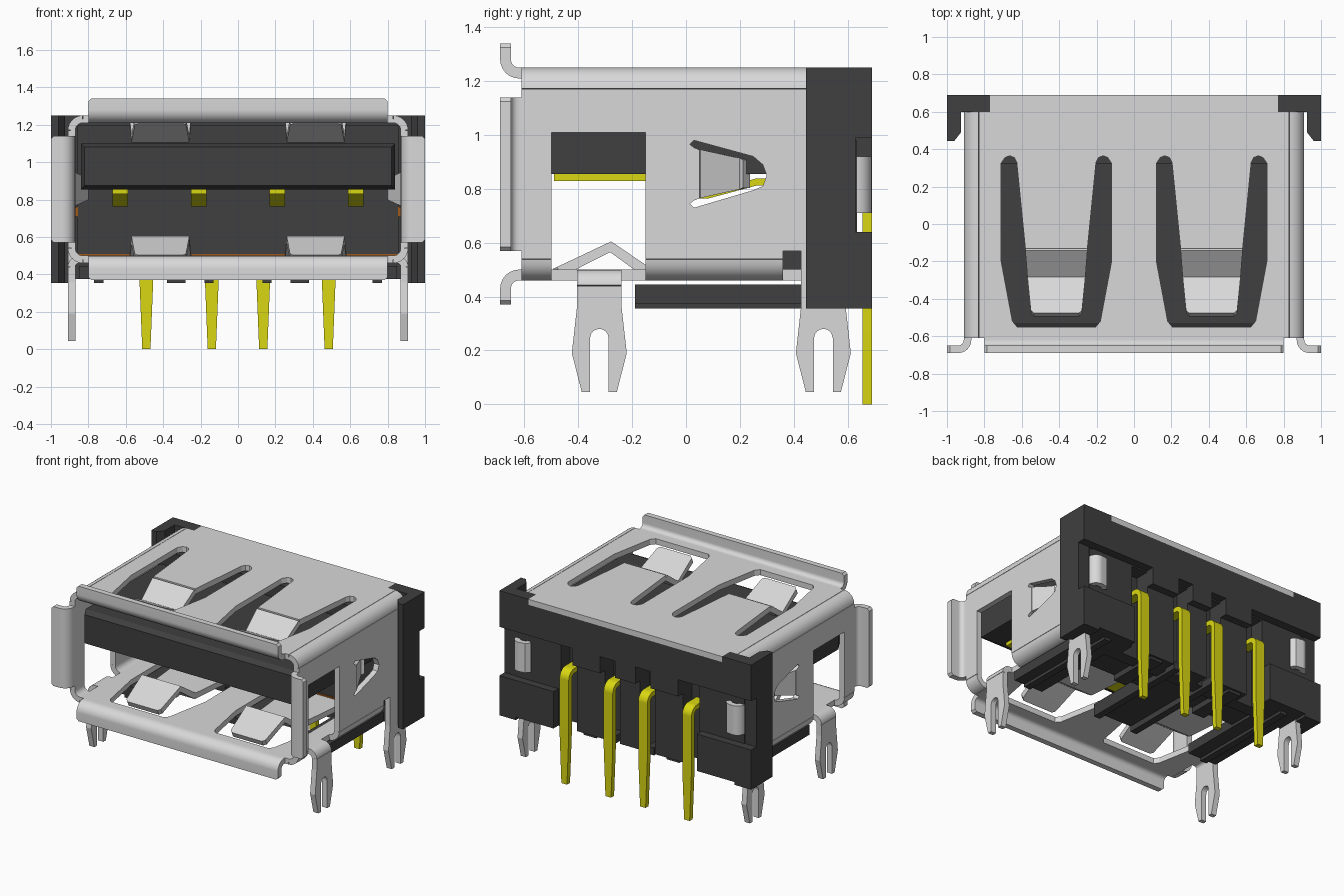
import bpy, bmesh, math
from mathutils import Matrix

cube = bpy.data.objects.get("Cube")
if cube:
    bpy.data.objects.remove(cube, do_unlink=True)


def material(name, rgb):
    m = bpy.data.materials.new(name)
    m.use_nodes = True
    m.diffuse_color = (*rgb, 1)
    m.node_tree.nodes["Principled BSDF"].inputs["Base Color"].default_value = (*rgb, 1)
    return m


METAL = material("light grey metal", (0.69, 0.69, 0.69))
PLASTIC = material("dark grey plastic", (0.05, 0.05, 0.05))
GOLD = material("yellow contact metal", (0.7, 0.68, 0.006))
BROWN = material("brown seal", (0.35, 0.1, 0.01))
T = 0.04                    # sheet thickness
LOW, HIGH = 0.48, 1.23      # sheet mid-heights
SIDE = 0.89                 # side sheet mid-plane


def finish(name, bm, mat):
    bmesh.ops.recalc_face_normals(bm, faces=bm.faces)
    mesh = bpy.data.meshes.new(name)
    bm.to_mesh(mesh)
    bm.free()
    mesh.materials.append(mat)
    ob = bpy.data.objects.new(name, mesh)
    bpy.context.collection.objects.link(ob)
    return ob


def box(name, x, y, z, mat=PLASTIC):
    bm = bmesh.new()
    bmesh.ops.create_cube(bm, size=1)
    for v in bm.verts:
        v.co = [r[0] + (c + 0.5) * (r[1] - r[0]) for c, r in zip(v.co, (x, y, z))]
    return finish(name, bm, mat)


def plate(name, loops, axis, mid, thick=T, mat=METAL):
    """Flat plate with holes: outline first, then holes, facing z or x."""
    cu = bpy.data.curves.new("outline", "CURVE")
    cu.dimensions = "2D"
    cu.fill_mode = "BOTH"
    cu.extrude = thick / 2
    for loop in loops:
        sp = cu.splines.new("POLY")
        sp.points.add(len(loop) - 1)
        for p, (u, v) in zip(sp.points, loop):
            p.co = (u, v, 0, 1)
        sp.use_cyclic_u = True
    tmp = bpy.data.objects.new("outline", cu)
    bpy.context.collection.objects.link(tmp)
    bpy.context.view_layer.update()
    mesh = bpy.data.meshes.new_from_object(tmp.evaluated_get(bpy.context.evaluated_depsgraph_get()))
    bm = bmesh.new()
    bm.from_mesh(mesh)
    bpy.data.objects.remove(tmp, do_unlink=True)
    bpy.data.meshes.remove(mesh)
    bmesh.ops.remove_doubles(bm, verts=bm.verts, dist=0.0005)
    for f in bm.faces:
        f.smooth = False
    if axis == "x":
        bm.transform(Matrix(((0, 0, 1, mid), (1, 0, 0, 0), (0, 1, 0, 0), (0, 0, 0, 1))))
    else:
        bm.transform(Matrix.Translation((0, 0, mid)))
    return finish(name, bm, mat)


def strip(name, rows, mat=METAL, thick=T):
    """Bent sheet from pairs of edge points, smooth only round its bends."""
    bm = bmesh.new()
    pairs = [(bm.verts.new(a), bm.verts.new(b)) for a, b in rows]
    for (a, b), (c, d) in zip(pairs, pairs[1:]):
        bm.faces.new((a, b, d, c))
    ob = finish(name, bm, mat)
    mod = ob.modifiers.new("thickness", "SOLIDIFY")
    mod.thickness = thick
    mod.offset = 0
    bpy.ops.object.select_all(action="DESELECT")
    ob.select_set(True)
    bpy.context.view_layer.objects.active = ob
    bpy.ops.object.modifier_apply(modifier=mod.name)
    bpy.ops.object.shade_smooth_by_angle(angle=math.radians(24))
    ob.modifiers.new("flat faces", "WEIGHTED_NORMAL").keep_sharp = True


def arc(cu, cv, r, a0, a1, n=6):
    return [(cu + r * math.cos(math.radians(a0 + (a1 - a0) * i / n)),
             cv + r * math.sin(math.radians(a0 + (a1 - a0) * i / n))) for i in range(n + 1)]


def mirrored(half):
    return half + [(-u, v) for u, v in reversed(half)]


# Top and bottom sheets with slots around their spring tongues
slot = mirrored([(.166, -.13), (.212, .33), (.225, .355), (.25, .365), (.275, .355),
                 (.295, .325), (.295, -.2), (.235, -.52), (.21, -.55)])
slots = [[(u + c, v) for u, v in slot] for c in (-.415, .415)]
plate("shell_top", [mirrored([(.83, -.61), (.83, .6), (.77, .6), (.77, .69)])] + slots, "z", HIGH)
plate("shell_bottom", [mirrored([(.83, -.61), (.83, .43)])] + slots, "z", LOW)
for level, way, word in ((HIGH, -1, "top"), (LOW, 1, "bottom")):
    for c, side in ((.415, "left"), (-.415, "right")):
        rows = [((c - w, y, level + way * d), (c + w, y, level + way * d))
                for y, d, w in ((-.13, 0, .166), (-.28, .105, .155), (-.47, .012, .137), (-.485, .005, .12))]
        strip(f"{word}_spring_{side}", rows)
    # Front lip bent away from the opening
    path = [(-.6, level)] + [(y, level - way * h) for y, h in arc(-.62, .05, .05, 270, 180)]
    path.append((-.67, level - way * .095))
    path.append((-.67, level - way * .11))
    rows = [((-.8, y, z), (.8, y, z)) for y, z in path[:-1]]
    rows.append(((-.785, *path[-1]), (.785, *path[-1])))
    strip(f"{word}_front_lip", rows)

# Side sheets, bent corners, side flanges, spring fingers and legs
finger_slot = [(.015, .965), (.03, .98), (.25, .92), (.285, .89), (.3, .85), (.285, .81),
               (.25, .795), (.03, .73), (.015, .745), (.03, .757), (.05, .765), (.05, .945), (.03, .953)]
outline = [(-.61, .54), (-.5, .54), (-.5, 1.01), (-.15, 1.01), (-.15, .54),
           (.36, .54), (.36, .57), (.6, .57), (.6, 1.17), (-.61, 1.17)]
leg_half = [(.083, .36), (.102, .19), (.065, .045), (.035, .045), (.035, .245)] + arc(0, .245, .035, 30, 90, 3)
for s, side in ((1, "left"), (-1, "right")):
    plate(f"shell_side_{side}", [outline, finger_slot], "x", s * SIDE)
    for name, cz, a, spans in (("top", HIGH - .06, 90, ((-.61, .6),)),
                               ("bottom", LOW + .06, -90, ((-.61, -.5), (-.15, .36)))):
        for i, (y0, y1) in enumerate(spans):
            strip(f"shell_{name}_corner_{side}_{i}",
                  [((s * x, y0, z), (s * x, y1, z)) for x, z in arc(.83, cz, .06, 0, a)])
    flange = [(SIDE, -.6)] + arc(.94, -.62, .05, 180, 270) + [(.985, -.67), (1, -.67)]
    hs = [0] * (len(flange) - 1) + [.015]
    strip(f"side_flange_{side}", [((s * x, y, .57 + h), (s * x, y, 1.14 - h))
                                  for (x, y), h in zip(flange, hs)])
    strip(f"side_finger_{side}", [((s * x, y, .856 - w), (s * x, y, .856 + w))
                                  for x, y, w in ((SIDE, .045, .09), (.82, .2, .058), (.84, .225, .052))])
    for name, c, top in (("front", -.322, .44), ("rear", .51, .62)):
        legs = mirrored([(.083, top)] + leg_half)
        plate(f"{name}_leg_{side}", [[(u + c, v) for u, v in legs]], "x", s * SIDE)
    bend = [(.82, LOW)] + arc(.85, LOW - .04, .04, 90, 0)
    strip(f"front_leg_bend_{side}", [((s * x, -.405, z), (s * x, -.239, z)) for x, z in bend])
    # Folded retaining tab at the back
    tab = [(SIDE, .58)] + arc(.85, .63, .04, 0, 90) + [(.81, .665), (.79, .64)]
    strip(f"rear_tab_{side}", [((s * x, y, .71), (s * x, y, .92)) for x, y in tab])

    # Housing wings, corners, lower blocks, base rails and feet
    wing = [(.91, .63), (.91, .6), (.925, .6), (.925, .49), (.96, .445), (1, .445), (1, .63)]
    plate(f"housing_wing_{side}", [[(s * x, y) for x, y in wing]], "z", .8025, .895, PLASTIC)
    box(f"housing_top_corner_{side}", sorted((s * .77, s)), (.6, .69), (.99, 1.25))
    box(f"housing_lower_block_{side}", sorted((s * .57, s * .88)), (.445, .69), (.375, .64))
    box(f"housing_lower_corner_{side}", sorted((s * .87, s)), (.6, .69), (.355, .64))
    box(f"base_rail_{side}", sorted((s * .62, s * .85)), (-.19, .445), (.375, .445))
    for i, (a, b, y) in enumerate(((.13, .18, -.19), (.28, .38, .25), (.72, .77, -.19))):
        box(f"base_rib_{side}_{i}", sorted((s * a, s * b)), (y, .62), (.355, .41))
    # Brown seal showing beside the inner wall
    box(f"side_seal_{side}", sorted((s * .855, s * .868)), (.312, .33), (.71, .76), BROWN)

# Housing body with pin slots at the back
box("housing_inner_wall", (-.86, .86), (.32, .45), (.5, 1.2))
box("lower_seal", (-.86, .86), (.312, .321), (.5, .51), BROWN)
box("housing_core", (-.88, .88), (.44, .53), (.375, 1.19))
box("housing_core_top", (-.88, .88), (.53, .63), (.98, 1.19))
box("housing_top_bar", (-.77, .77), (.6, .69), (.99, 1.21))
for i, (a, b) in enumerate(((-.91, -.55), (-.42, -.2), (-.08, .08), (.2, .42), (.55, .91))):
    box(f"housing_post_{i}", (a, b), (.53, .635), (.375, .98))
    if abs(a + b) < 1:
        box(f"housing_post_head_{i}", (a, b), (.62, .69), (.87, 1))
box("base_center_rail", (-.18, .18), (-.19, .445), (.395, .445))
box("base_rear_bridge", (-.85, .85), (.25, .445), (.395, .445))

# Contact tongue with chamfered front edge
tongue = box("contact_tongue", (-.84, .84), (-.57, .35), (.855, 1.1))
bm = bmesh.new()
bm.from_mesh(tongue.data)
front = [f for f in bm.faces if f.normal.y < -.9]
bmesh.ops.inset_region(bm, faces=front, thickness=.028)
for v in bm.verts:
    if v.co.y < -.5 and abs(v.co.x) > .83:
        v.co.y = -.53
bm.to_mesh(tongue.data)
bm.free()

# Spring contacts under the tongue and solder pins at the back
contact_path = [(-.49, .843), (-.13, .843), (-.09, .835), (.04, .777), (.08, .777), (.26, .825), (.46, .825)]
for i, x in enumerate((-.63, -.21, .21, .63)):
    strip(f"contact_{i}", [((x - .042, y, z), (x + .042, y, z)) for y, z in contact_path], GOLD, .026)
pin_path = [(.5, .7975, .036)] + [(y, z, .036) for y, z in arc(.625, .75, .0475, 90, 0)]
pin_path += [(.6725, .35, .036), (.6725, 0, .022)]
for i, x in enumerate((-.49, -.14, .135, .485)):
    strip(f"pin_{i}", [((x - w, y, z), (x + w, y, z)) for y, z, w in pin_path], GOLD, .035)
